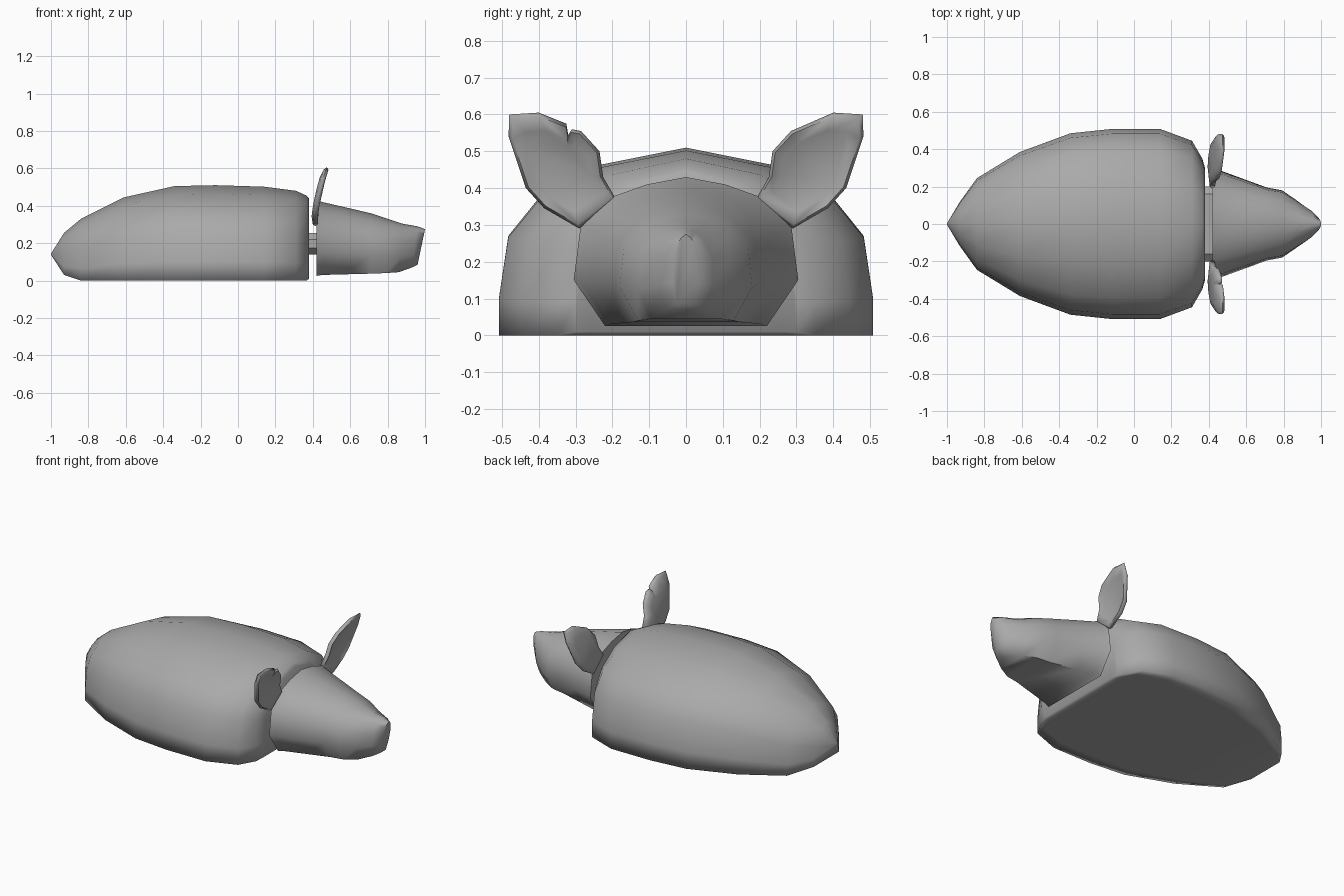
import bpy, bmesh, math
from mathutils import Vector

cube = bpy.data.objects.get("Cube")
if cube:
    bpy.data.objects.remove(cube, do_unlink=True)

grey = bpy.data.materials.new("plain_grey")
grey.use_nodes = True
COLOUR = (0.4, 0.4, 0.4, 1)
grey.diffuse_color = COLOUR
grey.node_tree.nodes["Principled BSDF"].inputs["Base Color"].default_value = COLOUR


def finish(name, bm, angle):
    bmesh.ops.remove_doubles(bm, verts=bm.verts, dist=0.0005)
    bmesh.ops.recalc_face_normals(bm, faces=bm.faces)
    mesh = bpy.data.meshes.new(name)
    bm.to_mesh(mesh)
    bm.free()
    mesh.materials.append(grey)
    obj = bpy.data.objects.new(name, mesh)
    bpy.context.collection.objects.link(obj)
    bpy.ops.object.select_all(action='DESELECT')
    obj.select_set(True)
    bpy.context.view_layer.objects.active = obj
    bpy.ops.object.shade_smooth_by_angle(angle=math.radians(angle))
    return obj


def loft(name, half, stations, angle):
    """Skin a mirrored half section along x; station = x, half width, bottom, top, lean."""
    section = half + [(-y, z) for y, z in reversed(half) if y > 0]
    bm = bmesh.new()
    rings = []
    for x, w, low, high, lean in stations:
        rings.append([bm.verts.new((x + lean * z, w * y, low + (high - low) * z))
                      for y, z in section])
    n = len(section)
    for a, b in zip(rings, rings[1:]):
        for i in range(n):
            j = (i + 1) % n
            bm.faces.new((a[i], a[j], b[j], b[i]))
    bm.faces.new(rings[0])
    bm.faces.new(rings[-1])
    return finish(name, bm, angle)


# Domed body with a flat belly and pointed rump
loft("body",
     [(0, 1), (0.45, 0.91), (0.78, 0.74), (0.95, 0.53), (1, 0.2), (1, 0), (0.86, 0)],
     [(-1.0, 0.004, 0.138, 0.144, 0), (-0.93, 0.12, 0.03, 0.255, 0),
      (-0.84, 0.245, 0, 0.33, 0), (-0.61, 0.385, 0, 0.445, 0),
      (-0.34, 0.485, 0, 0.505, 0), (-0.12, 0.508, 0, 0.51, 0),
      (0.14, 0.508, 0, 0.502, 0), (0.31, 0.445, 0, 0.48, 0),
      (0.365, 0.35, 0, 0.455, 0), (0.38, 0.3, 0.01, 0.44, 0)], 100)

# Short flat neck
loft("neck", [(0.8, 1), (1, 0.7), (1, 0.3), (0.8, 0)],
     [(0.36, 0.2, 0.14, 0.255, 0), (0.44, 0.2, 0.14, 0.255, 0)], 40)

# Tapering head with an overhanging snout
loft("head",
     [(0, 1), (0.35, 0.95), (0.65, 0.87), (0.94, 0.66), (1, 0.31), (0.72, 0)],
     [(0.42, 0.305, 0.025, 0.43, 0), (0.45, 0.29, 0.03, 0.42, 0),
      (0.56, 0.25, 0.033, 0.395, 0), (0.71, 0.195, 0.037, 0.36, 0),
      (0.79, 0.18, 0.04, 0.332, 0.005), (0.86, 0.13, 0.045, 0.305, 0.015),
      (0.93, 0.075, 0.07, 0.29, 0.03), (0.96, 0.035, 0.085, 0.275, 0.04)], 60)

# Cupped ears, the right one with a nick in its inner edge
INNER = [(0.19, 0.37), (0.225, 0.43), (0.235, 0.5), (0.285, 0.555)]
NICK = [(0.31, 0.56), (0.32, 0.545), (0.325, 0.575)]
OUTER = [(0.4, 0.605), (0.48, 0.6), (0.482, 0.54), (0.435, 0.4),
         (0.385, 0.345), (0.29, 0.29)]


def ear(name, side, outline):
    bm = bmesh.new()
    mid = Vector((0.335, 0.44))

    def ring(scale, shift):
        verts = []
        for p in outline:
            q = mid + (Vector(p) - mid) * scale
            lean = 0.41 + 0.06 * max(0, (q.y - 0.32) / 0.28) ** 1.5
            verts.append(bm.verts.new((lean + shift, side * q.x, q.y)))
        return verts

    rings = [ring(0.7, 0.004), ring(0.93, 0.016), ring(1, 0.002),
             ring(0.93, -0.01), ring(0.65, -0.018)]
    n = len(outline)
    for a, b in zip(rings, rings[1:]):
        for i in range(n):
            j = (i + 1) % n
            bm.faces.new((a[i], a[j], b[j], b[i]))
    bm.faces.new(rings[0])
    bm.faces.new(rings[-1])
    finish(name, bm, 75)


ear("left_ear", 1, INNER + OUTER)
ear("right_ear", -1, INNER + NICK + OUTER)
